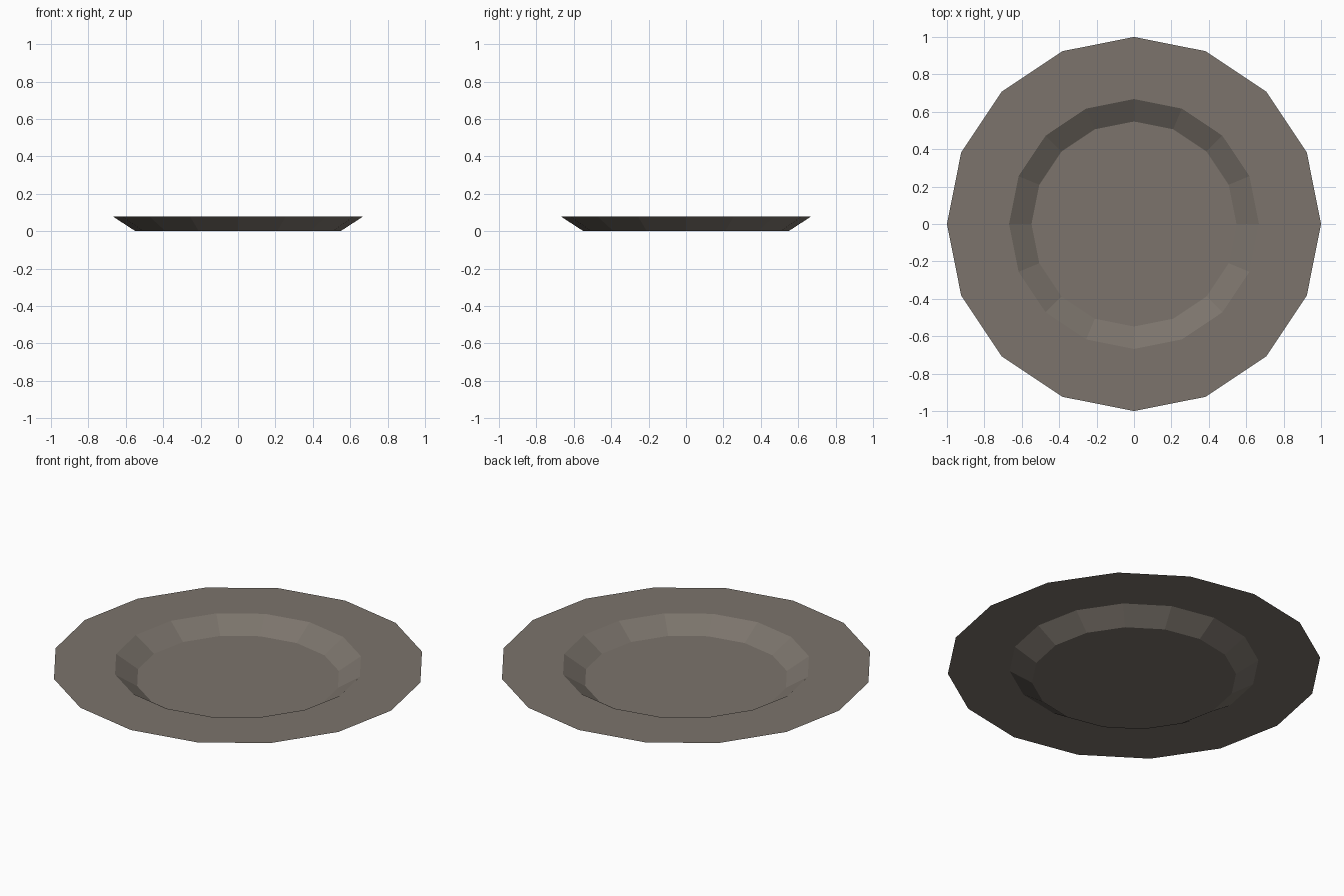
import bpy, bmesh, math

if "Cube" in bpy.data.objects:
    bpy.data.objects.remove(bpy.data.objects["Cube"])

SIDES = 16
# profile of the dish: base edge, top of the sloped wall, outer rim (radius, height)
PROFILE = [(0.548, 0.0), (0.668, 0.078), (1.0, 0.078)]

mat = bpy.data.materials.new("warm grey clay")
mat.diffuse_color = (0.2, 0.175, 0.15, 1)
mat.use_nodes = True
mat.node_tree.nodes["Principled BSDF"].inputs["Base Color"].default_value = mat.diffuse_color

bm = bmesh.new()
rings = [[bm.verts.new((r * math.cos(2 * math.pi * i / SIDES),
                        r * math.sin(2 * math.pi * i / SIDES), z))
          for i in range(SIDES)] for r, z in PROFILE]

# flat base
bm.faces.new(rings[0])

# sloped wall and flat rim, facing up
for inner, outer in zip(rings, rings[1:]):
    for i in range(SIDES):
        j = (i + 1) % SIDES
        bm.faces.new((inner[i], outer[i], outer[j], inner[j]))

mesh = bpy.data.meshes.new("plate")
bm.to_mesh(mesh)
bm.free()
mesh.materials.append(mat)
plate = bpy.data.objects.new("plate", mesh)
bpy.context.collection.objects.link(plate)
